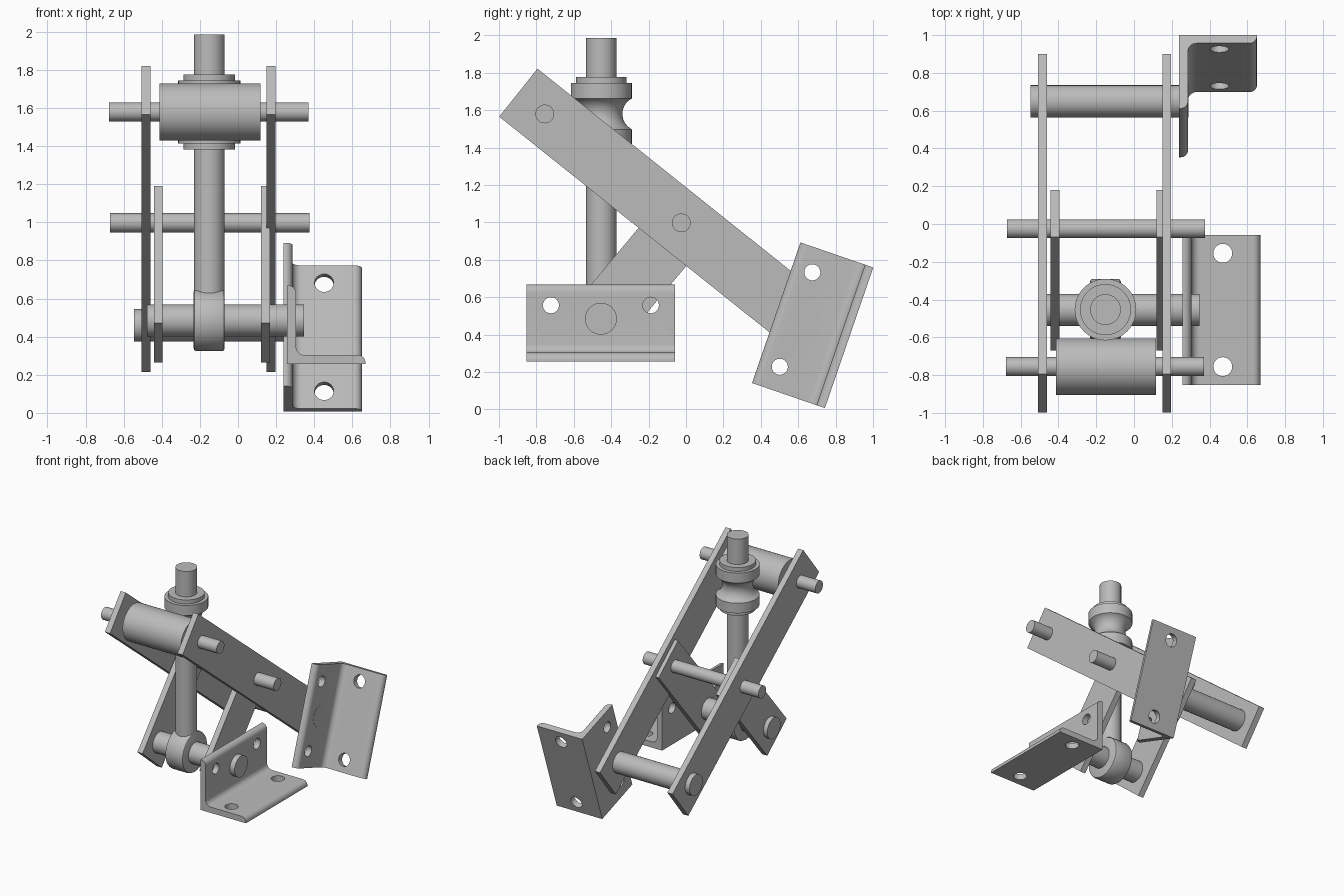
import bpy, bmesh, math
from mathutils import Matrix, Vector

if "Cube" in bpy.data.objects:
    bpy.data.objects.remove(bpy.data.objects["Cube"])

steel = bpy.data.materials.new("plain_grey_steel")
steel.use_nodes = True
GREY = (0.5, 0.5, 0.5, 1)
steel.diffuse_color = GREY
steel.node_tree.nodes["Principled BSDF"].inputs["Base Color"].default_value = GREY


def finish(name, bm, matrix=None):
    """Turn a bmesh into a shaded, coloured object."""
    bmesh.ops.recalc_face_normals(bm, faces=bm.faces)
    if matrix:
        bm.transform(matrix)
    mesh = bpy.data.meshes.new(name)
    bm.to_mesh(mesh)
    bm.free()
    mesh.materials.append(steel)
    obj = bpy.data.objects.new(name, mesh)
    bpy.context.collection.objects.link(obj)
    bpy.ops.object.select_all(action='DESELECT')
    obj.select_set(True)
    bpy.context.view_layer.objects.active = obj
    bpy.ops.object.shade_smooth_by_angle(angle=math.radians(35))
    return obj


def lathe(name, profile, matrix, sides=48):
    """Closed solid of (radius, height) points turned about local z."""
    bm = bmesh.new()
    rings = []
    for r, z in profile:
        angles = [2 * math.pi * i / sides for i in range(sides)]
        rings.append([bm.verts.new((r * math.cos(a), r * math.sin(a), z)) for a in angles])
    for low, high in zip(rings, rings[1:]):
        for i in range(sides):
            j = (i + 1) % sides
            bm.faces.new((low[i], low[j], high[j], high[i]))
    bm.faces.new(rings[0])
    bm.faces.new(rings[-1])
    return finish(name, bm, matrix)


def cross_pin(name, radius, x0, x1, y, z, round_edge=0):
    """Cylinder lying along x, optionally with eased edges."""
    if round_edge:
        e = round_edge
        profile = [(radius - e, x0), (radius - e * 0.3, x0 + e * 0.3), (radius, x0 + e),
                   (radius, x1 - e), (radius - e * 0.3, x1 - e * 0.3), (radius - e, x1)]
    else:
        profile = [(radius, x0), (radius, x1)]
    turn = Matrix.Translation((0, y, z)) @ Matrix.Rotation(math.pi / 2, 4, 'Y')
    return lathe(name, profile, turn)


def flat_bar(name, x0, x1, y, z, length, width, angle):
    """Bar lying in the yz plane, tilted about x."""
    bm = bmesh.new()
    bmesh.ops.create_cube(bm, size=1)
    place = (Matrix.Translation(((x0 + x1) / 2, y, z)) @ Matrix.Rotation(math.radians(angle), 4, 'X')
             @ Matrix.Diagonal((x1 - x0, length, width, 1)))
    return finish(name, bm, place)


def arc(cx, cz, r, start, end, steps=8):
    return [(cx + r * math.cos(math.radians(start + (end - start) * i / steps)),
             cz + r * math.sin(math.radians(start + (end - start) * i / steps)))
            for i in range(steps + 1)]


def angle_bracket(name, matrix, length=0.795, leg=0.412, thick=0.047, fillet=0.045):
    """L section extruded along y, with two holes in each leg."""
    tip = 0.04
    inner = thick + fillet
    outline = [(0, 0), (leg, 0)]
    outline += arc(leg - tip, thick - tip, tip, 0, 90)
    outline += arc(inner, inner, fillet, 270, 180)
    outline += arc(thick - tip, leg - tip, tip, 0, 90)
    outline += [(0, leg)]
    bm = bmesh.new()
    face = bm.faces.new([bm.verts.new((x, -length / 2, z)) for x, z in outline])
    swept = bmesh.ops.extrude_face_region(bm, geom=[face])["geom"]
    bmesh.ops.translate(bm, vec=(0, length, 0),
                        verts=[v for v in swept if isinstance(v, bmesh.types.BMVert)])
    obj = finish(name, bm)

    # bolt holes
    holes = bmesh.new()
    for side in (-1, 1):
        upright = (Matrix.Translation((0.02, side * 0.267, 0.3))
                   @ Matrix.Rotation(math.pi / 2, 4, 'Y'))
        base = Matrix.Translation((0.213, side * 0.3, 0.02))
        for m, r in ((upright, 0.043), (base, 0.05)):
            bmesh.ops.create_cone(holes, cap_ends=True, segments=32, radius1=r,
                                  radius2=r, depth=0.2, matrix=m)
    cutter = finish("hole_cutter", holes)
    cutter.hide_render = True
    bpy.context.view_layer.objects.active = obj
    mod = obj.modifiers.new("holes", 'BOOLEAN')
    mod.operation = 'DIFFERENCE'
    mod.solver = 'EXACT'
    mod.object = cutter
    bpy.ops.object.modifier_apply(modifier=mod.name)
    bpy.data.objects.remove(cutter)
    obj.select_set(True)
    bpy.ops.object.shade_smooth_by_angle(angle=math.radians(35))
    obj.matrix_world = matrix
    return obj


# paired long and short arms
for side, x0, x1 in (("right", -0.507, -0.46), ("left", 0.15, 0.197)):
    flat_bar(side + "_long_arm", x0, x1, -0.05, 1.018, 2.166, 0.328, -38.6)
for side, x0, x1 in (("right", -0.442, -0.395), ("left", 0.12, 0.167)):
    flat_bar(side + "_short_arm", x0, x1, -0.245, 0.727, 0.937, 0.326, 50)

# pins and roller across the arms
cross_pin("roller_pin", 0.05, -0.677, 0.37, -0.755, 1.58)
cross_pin("roller", 0.15, -0.412, 0.117, -0.755, 1.58)
cross_pin("middle_pin", 0.05, -0.673, 0.375, -0.025, 0.998)
cross_pin("rear_pivot", 0.085, -0.547, 0.288, 0.65, 0.46)
cross_pin("front_pivot", 0.085, -0.478, 0.347, -0.455, 0.485)

# upright rod with eye end
axis = Matrix.Translation((-0.151, -0.453, 0))
lathe("rod", [(0.081, 0.5), (0.081, 1.985)], axis)
cross_pin("rod_eye", 0.163, -0.233, -0.07, -0.453, 0.487, 0.015)

# grooved spool on the rod
half, depth = 0.082, 0.05
radius = (half ** 2 + depth ** 2) / (2 * depth)
sweep = math.degrees(math.asin(half / radius))
centre = 0.163 - depth + radius
groove = arc(centre, 1.58, radius, 180 + sweep, 180 - sweep, 14)
lathe("spool", [(0.135, 1.383), (0.135, 1.415), (0.163, 1.415)] + groove
      + [(0.163, 1.745), (0.135, 1.745), (0.135, 1.777)], axis)

# mounting brackets
angle_bracket("front_bracket", Matrix.Translation((0.257, -0.455, 0.257)))
angle_bracket("rear_bracket", Matrix.Translation((0.239, 0.872, 0.383))
              @ Matrix.Rotation(math.radians(71), 4, 'X'))
